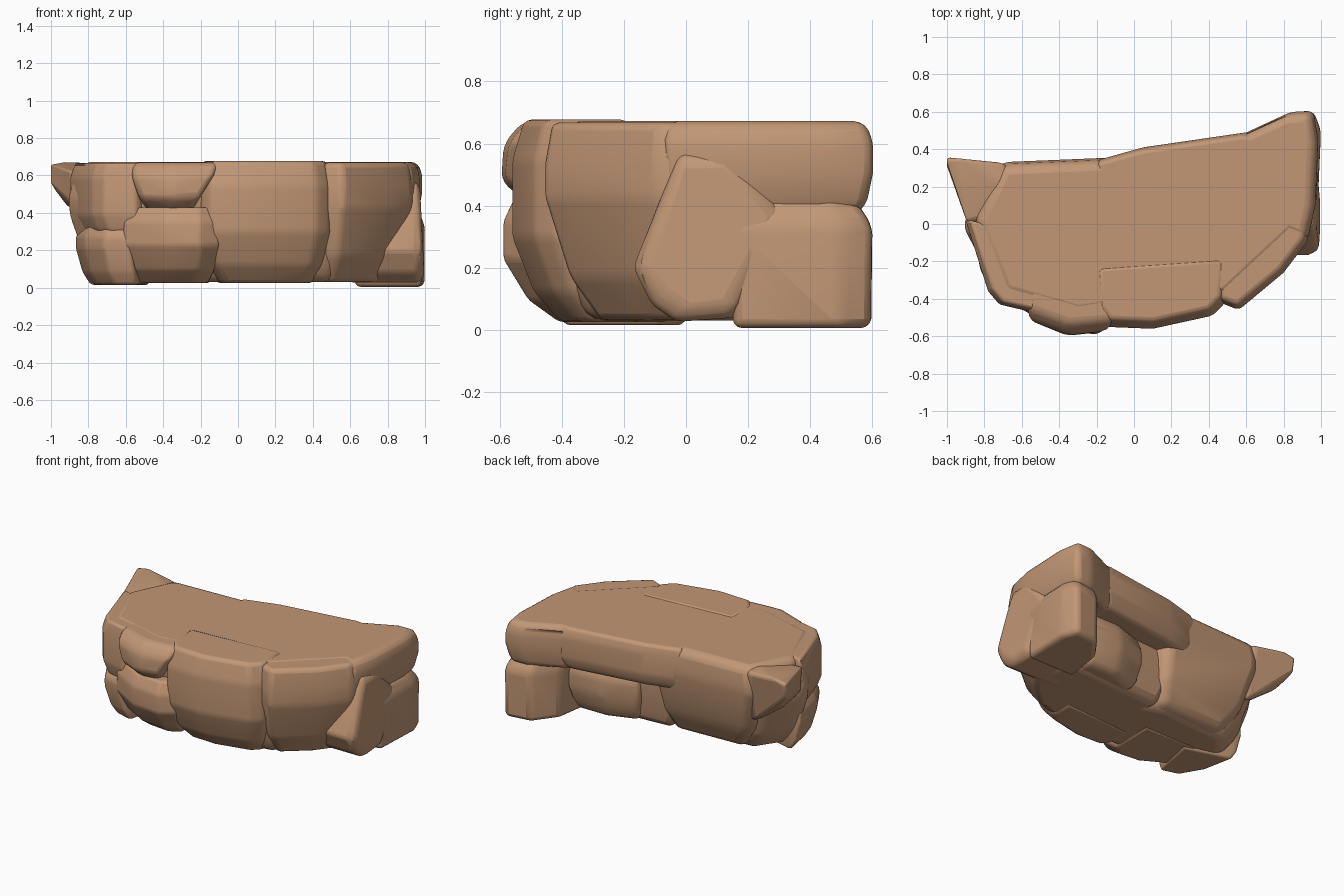
import bpy
import bmesh
import math

cube = bpy.data.objects.get("Cube")
if cube:
    bpy.data.objects.remove(cube)

# One sandy brown rock colour
rock = bpy.data.materials.new("sandy_brown_rock")
rock.use_nodes = True
rock_colour = (0.54, 0.31, 0.178, 1)
rock.diffuse_color = rock_colour
shader = rock.node_tree.nodes["Principled BSDF"]
shader.inputs["Base Color"].default_value = rock_colour
shader.inputs["Roughness"].default_value = 0.9


def ring(outline, height, scale, pivot):
    """Outline drawn in towards the pivot, at one height."""
    px, py = pivot
    return [(px + (x - px) * scale, py + (y - py) * scale, height) for x, y in outline]


def hull_stone(name, points, soft=0.05):
    """A worn stone: the hull of a few points with rounded edges."""
    mesh = bpy.data.meshes.new(name)
    bm = bmesh.new()
    for point in points:
        bm.verts.new(point)
    result = bmesh.ops.convex_hull(bm, input=bm.verts[:])
    loose = {v for v in result["geom_interior"] + result["geom_unused"]
             if isinstance(v, bmesh.types.BMVert)}
    bmesh.ops.delete(bm, geom=list(loose), context="VERTS")
    bmesh.ops.dissolve_limit(bm, angle_limit=math.radians(6), verts=bm.verts[:], edges=bm.edges[:])
    bmesh.ops.recalc_face_normals(bm, faces=bm.faces[:])
    bm.to_mesh(mesh)
    bm.free()
    mesh.materials.append(rock)
    stone_object = bpy.data.objects.new(name, mesh)
    bpy.context.collection.objects.link(stone_object)
    bevel = stone_object.modifiers.new("worn_edges", "BEVEL")
    bevel.width = soft
    bevel.segments = 3
    bevel.limit_method = "ANGLE"
    bevel.angle_limit = math.radians(15)
    bpy.ops.object.select_all(action="DESELECT")
    bpy.context.view_layer.objects.active = stone_object
    stone_object.select_set(True)
    bpy.ops.object.shade_smooth_by_angle(angle=math.radians(28))
    return stone_object


def stone(name, outline, low, high, foot=0.85, brow=0.96, belly=0.45, pivot=(0, 0), soft=0.05):
    """A stone that is widest at its belly and curves in at foot and brow."""
    middle = low + (high - low) * belly
    ankle = low + (middle - low) * 0.35
    shoulder = high - (high - low) * 0.2
    points = ring(outline, low, foot, pivot)
    points += ring(outline, ankle, 1 - (1 - foot) * 0.45, pivot)
    points += ring(outline, middle, 1, pivot)
    points += ring(outline, shoulder, 1, pivot)
    points += ring(outline, high, brow, pivot)
    return hull_stone(name, points, soft)


# Flat top, in two overlapping slabs
stone("left_top_slab",
      [(-0.87, 0.02), (-0.72, 0.33), (-0.3, 0.36), (0, 0.36), (0.3, -0.4), (-0.3, -0.5), (-0.72, -0.38)],
      0.04, 0.672, foot=0.66, belly=0.7, pivot=(-0.2, -0.1))
stone("right_top_slab",
      [(-0.2, 0.34), (0.05, 0.41), (0.6, 0.49), (0.95, 0.45), (0.95, 0.05), (0.5, -0.37), (-0.1, -0.45)],
      0.38, 0.672, foot=0.9, belly=0.3)

# Body below the slabs, undercut at the back
stone("left_body",
      [(-0.92, 0), (-0.76, 0.24), (-0.1, 0.28), (0.15, 0.2), (0.1, -0.46), (-0.72, -0.38)],
      0.03, 0.6, foot=0.75, belly=0.65, pivot=(-0.15, -0.15))
stone("right_body",
      [(-0.1, 0.24), (0.3, 0.28), (0.8, 0.3), (0.88, 0), (0.5, -0.38), (-0.1, -0.45)],
      0.03, 0.6, foot=0.82, belly=0.5, pivot=(0.3, 0))

# Front stones, from the model's right to its left
stone("upper_corner_stone",
      [(-0.9, 0.02), (-0.78, -0.36), (-0.72, -0.43), (-0.55, -0.47), (-0.5, -0.1)],
      0.27, 0.667, foot=0.92, brow=0.97, belly=0.3)
stone("lower_corner_stone",
      [(-0.87, 0), (-0.82, -0.25), (-0.72, -0.42), (-0.58, -0.46), (-0.5, -0.1)],
      0.015, 0.34, foot=0.86, brow=0.93, belly=0.6, pivot=(-0.3, 0))
hull_stone("front_wedge_stone",
           [(x, y, z) for z, left, right, front in (
               (0.41, -0.48, -0.25, -0.52), (0.48, -0.53, -0.2, -0.6),
               (0.6, -0.57, -0.13, -0.59), (0.67, -0.56, -0.1, -0.53))
            for x, y in ((left, -0.3), (left, front + 0.08), (-0.35, front), (right, front + 0.02), (right, -0.3))],
           soft=0.03)
stone("front_lower_stone",
      [(-0.64, -0.1), (-0.61, -0.45), (-0.4, -0.57), (-0.2, -0.59), (-0.1, -0.53), (-0.08, -0.1)],
      0.025, 0.43, foot=0.72, brow=0.94, belly=0.5, pivot=(-0.33, 0.05))
stone("front_centre_stone",
      [(-0.22, -0.25), (-0.2, -0.48), (-0.15, -0.55), (0.1, -0.56), (0.42, -0.49), (0.49, -0.42), (0.5, -0.2)],
      0.025, 0.677, foot=0.72, brow=0.93, belly=0.42, pivot=(0.15, 0), soft=0.06)
stone("front_side_stone",
      [(0.44, -0.1), (0.46, -0.42), (0.56, -0.46), (0.8, -0.26), (0.93, -0.09), (0.95, 0.1)],
      0.03, 0.668, foot=0.68, belly=0.62, pivot=(0.4, 0.1), soft=0.06)

# Leaning boulder on the model's left side
hull_stone("side_boulder",
           [(x - z * lean, y, z) for x, inset, lean in ((0.6, 0, 0), (0.97, 0, 0.07), (1, 0.04, 0.05))
            for y, z in ((-0.17 + inset, 0.2), (-0.11 + inset, 0.08 + inset), (-0.03 + inset, 0.025 + inset),
                         (0.17 - inset, 0.04 + inset), (0.33 - inset, 0.37), (0.13, 0.58 - inset),
                         (-0.02, 0.58 - inset))], soft=0.035)

# Pair of stones at the back corner, with a gap between them
stone("upper_back_stone",
      [(0.5, 0.1), (0.58, 0.48), (0.84, 0.6), (0.96, 0.605), (0.985, 0.45), (0.97, 0.1), (0.93, -0.08)],
      0.375, 0.672, foot=0.92, brow=0.94, pivot=(0.5, 0.1), soft=0.06)
stone("lower_back_stone",
      [(0.62, 0.15), (0.66, 0.42), (0.78, 0.58), (0.96, 0.605), (1, 0.5), (0.985, 0.15)],
      0.005, 0.42, foot=0.98, brow=0.86, belly=0.2, pivot=(0.7, 0.2), soft=0.045)

# Low stone under the overhang at the back
stone("back_recess_stone",
      [(0.2, 0), (0.16, 0.28), (0.4, 0.36), (0.65, 0.36), (0.72, 0)],
      0.04, 0.4, foot=0.82, brow=0.88, pivot=(0.4, 0))

# Pointed horn at the back of the model's right side
hull_stone("corner_horn",
           [(-1.01, 0.36, 0.66), (-1.01, 0.34, 0.56), (-0.93, 0.36, 0.675), (-0.92, 0.27, 0.44),
            (-0.89, 0, 0.62), (-0.89, 0.02, 0.45), (-0.7, 0.33, 0.65), (-0.7, 0.27, 0.28),
            (-0.5, 0.1, 0.65), (-0.5, 0.1, 0.3)],
           soft=0.04)
